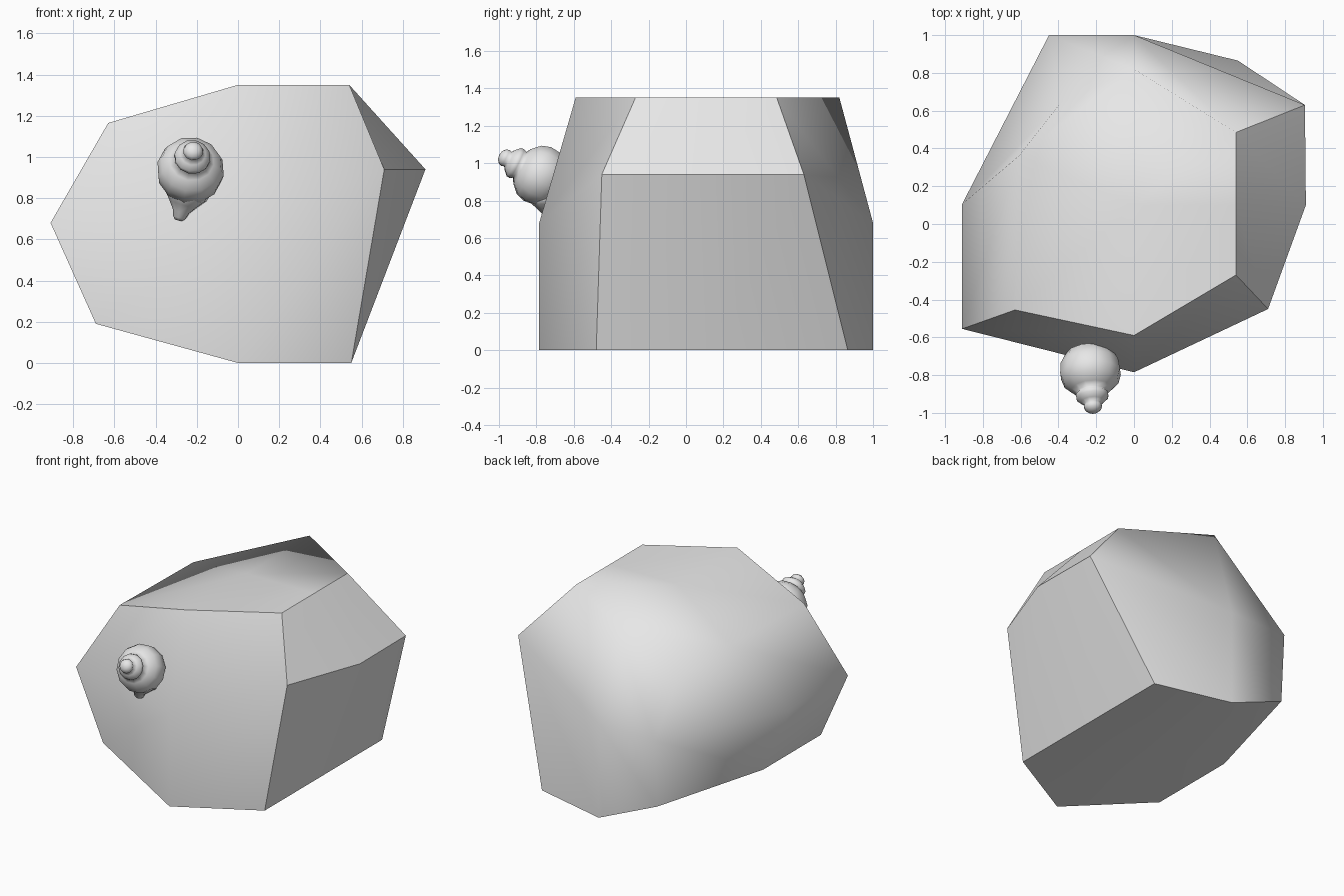
import bpy, bmesh, math
from mathutils import Vector

if "Cube" in bpy.data.objects:
    bpy.data.objects.remove(bpy.data.objects["Cube"], do_unlink=True)

# One plain stone grey for rock and shell
grey = bpy.data.materials.new("stone_grey")
grey.use_nodes = True
grey.diffuse_color = (0.8, 0.8, 0.8, 1)
grey.node_tree.nodes["Principled BSDF"].inputs["Base Color"].default_value = (0.8, 0.8, 0.8, 1)


def finish(name, bm):
    bmesh.ops.recalc_face_normals(bm, faces=bm.faces)
    for f in bm.faces:
        f.smooth = True
    mesh = bpy.data.meshes.new(name)
    bm.to_mesh(mesh)
    bm.free()
    obj = bpy.data.objects.new(name, mesh)
    bpy.context.collection.objects.link(obj)
    mesh.materials.append(grey)
    return obj


# Rock: a box of 2 x 2 faces per side with its grid points pushed about.
# Three layers (bottom, middle, top), each with front, centre and back rows from -x to +x.
layers = [
    [[(-.69, -.56, .19), (0, -.785, 0), (.55, -.48, 0)],
     [(-.69, .10, .19), (0, .10, 0), (.55, .15, 0)],
     [(-.45, .97, .19), (0, 1, 0), (.55, .865, 0)]],
    [[(-.91, -.555, .68), (0, -.785, .68), (.71, -.45, .94)],
     [(-.91, .105, .68), None, (.91, .10, .94)],
     [(-.45, 1, .68), (0, 1, .68), (.905, .63, .94)]],
    [[(-.63, -.455, 1.165), (0, -.59, 1.35), (.54, -.27, 1.35)],
     [(-.61, .36, 1.17), (0, .10, 1.35), (.54, .10, 1.35)],
     [(-.39, .64, .98), (0, .82, 1.35), (.54, .485, 1.35)]],
]
bm = bmesh.new()
grid = {}
for k, layer in enumerate(layers):
    for j, row in enumerate(layer):
        for i, co in enumerate(row):
            if co:
                grid[i, j, k] = bm.verts.new(co)

# Each side belongs to a smooth group; edges between groups stay sharp
groups = {}
for axis in range(3):
    for end in (0, 2):
        for a in (0, 1):
            for b in (0, 1):
                corners = []
                for da, db in ((0, 0), (1, 0), (1, 1), (0, 1)):
                    key = [a + da, b + db]
                    key.insert(axis, end)
                    corners.append(grid[tuple(key)])
                group = {(1, 0): "front", (2, 0): "base"}.get((axis, end), "crown")
                if (axis, end) == (0, 2):
                    group = "side_upper" if b else "side_lower"
                groups[bm.faces.new(corners)] = group
for e in bm.edges:
    e.smooth = len({groups[f] for f in e.link_faces}) == 1
finish("rock", bm)


def lathe(name, start, end, profile, sides=12):
    """Turn (distance, radius) pairs round the line from start to end."""
    start, axis = Vector(start), (Vector(end) - Vector(start)).normalized()
    u = axis.orthogonal().normalized()
    v = axis.cross(u)
    bm = bmesh.new()
    rings = []
    for t, r in profile:
        rings.append([bm.verts.new(start + axis * t + r * (
            u * math.cos(2 * math.pi * s / sides) + v * math.sin(2 * math.pi * s / sides)))
            for s in range(sides)])
    for low, high in zip(rings, rings[1:]):
        for s in range(sides):
            n = (s + 1) % sides
            bm.faces.new((low[s], low[n], high[n], high[s]))
    bm.faces.new(rings[0])
    bm.faces.new(rings[-1])
    return finish(name, bm)


# Shell: round body whorl, then two shrinking whorls up to the tip
lathe("shell_whorls", (-.24, -.66, .875), (-.215, -1.0, 1.045),
      [(0, .07), (.03, .125), (.09, .158), (.15, .164), (.20, .148), (.24, .108),
       (.258, .078), (.272, .088), (.292, .086), (.315, .062), (.328, .044),
       (.342, .049), (.360, .043), (.374, .025), (.378, .006)])

# Shell lip: tapering spout under the body whorl
lathe("shell_lip", (-.24, -.745, .86), (-.29, -.725, .69),
      [(0, .12), (.05, .105), (.09, .072), (.13, .042), (.16, .032), (.175, .018)], 10)
